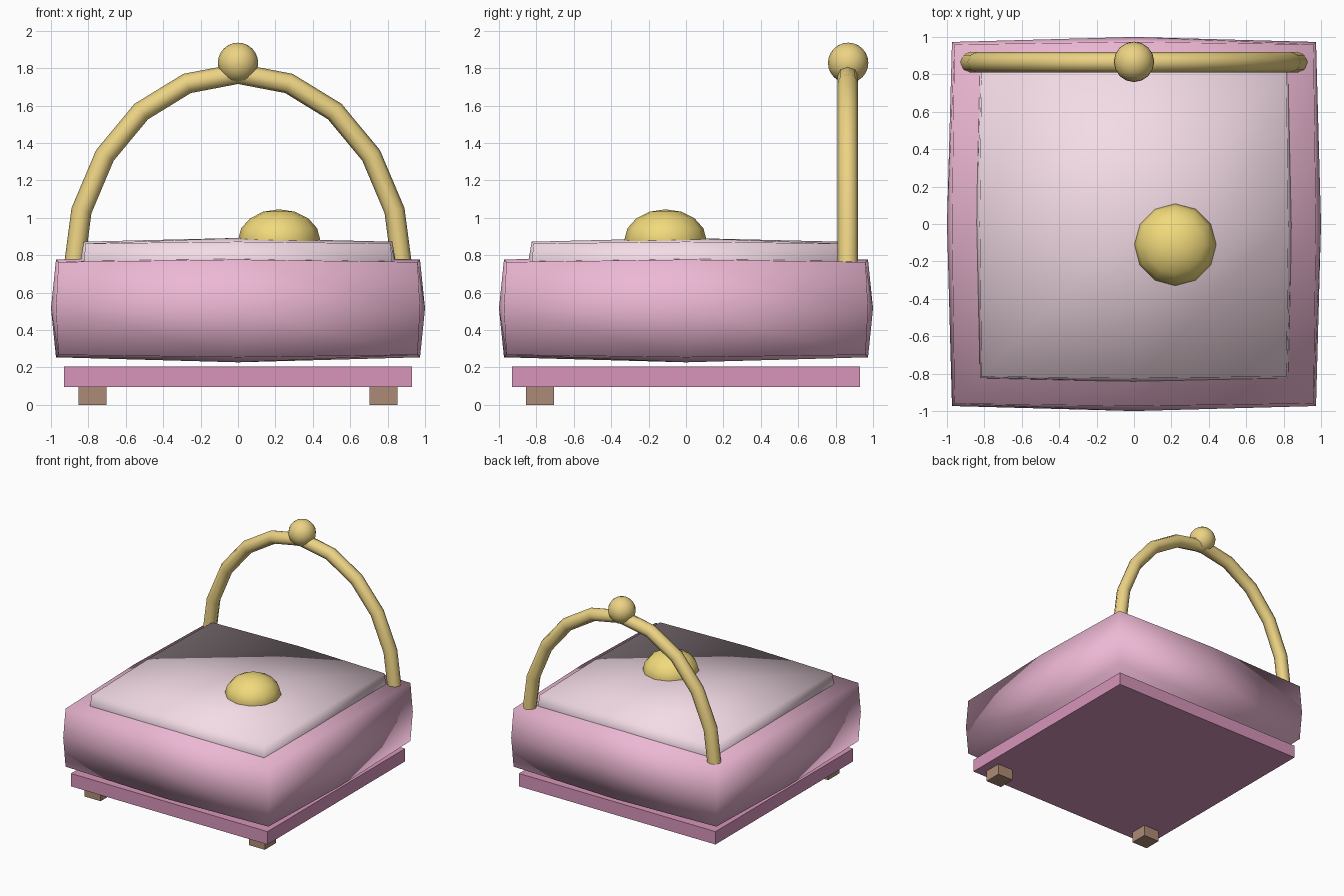
import bpy, bmesh
from math import sin, cos, radians

if "Cube" in bpy.data.objects:
    bpy.data.objects.remove(bpy.data.objects["Cube"])


def material(name, rgb):
    m = bpy.data.materials.new(name)
    m.diffuse_color = (*rgb, 1)
    m.use_nodes = True
    m.node_tree.nodes["Principled BSDF"].inputs["Base Color"].default_value = m.diffuse_color
    return m


PINK = material("pink", (0.85, 0.48, 0.66))
PALE = material("pale pink", (0.90, 0.71, 0.79))
DEEP = material("deep pink", (0.68, 0.30, 0.49))
GOLD = material("gold", (0.84, 0.65, 0.23))
YELLOW = material("yellow gold", (0.88, 0.70, 0.20))
WOOD = material("wood", (0.42, 0.26, 0.18))


def finish(name, bm, loc, mat, smooth):
    bmesh.ops.recalc_face_normals(bm, faces=bm.faces)
    for f in bm.faces:
        f.smooth = smooth
    me = bpy.data.meshes.new(name)
    bm.to_mesh(me)
    bm.free()
    ob = bpy.data.objects.new(name, me)
    ob.location = loc
    me.materials.append(mat)
    bpy.context.collection.objects.link(ob)
    return ob


def box(name, size, loc, mat):
    bm = bmesh.new()
    bmesh.ops.create_cube(bm, size=1)
    bmesh.ops.scale(bm, vec=size, verts=bm.verts)
    return finish(name, bm, loc, mat, False)


def puffed_box(name, half, bulge, loc, mat):
    """Box with each side split in four and its middle pushed outwards."""
    bm = bmesh.new()
    bmesh.ops.create_cube(bm, size=2)
    bmesh.ops.subdivide_edges(bm, edges=bm.edges[:], cuts=1, use_grid_fill=True)
    for v in bm.verts:
        n = sum(abs(c) > 0.5 for c in v.co)
        push = {1: 1.0, 2: 0.33, 3: 0.0}[n] * bulge
        for i in range(3):
            if abs(v.co[i]) > 0.5:
                v.co[i] *= half[i] + push
            else:
                v.co[i] = 0
    return finish(name, bm, loc, mat, True)


def ball(name, radii, segs, rings, loc, mat):
    bm = bmesh.new()
    bmesh.ops.create_uvsphere(bm, u_segments=segs, v_segments=rings, radius=1)
    bmesh.ops.scale(bm, vec=radii, verts=bm.verts)
    return finish(name, bm, loc, mat, True)


# Base board with two front feet
box("base_board", (1.86, 1.86, 0.11), (0, 0, 0.15), DEEP)
for side, x in (("left", -0.777), ("right", 0.777)):
    box(f"{side}_foot", (0.15, 0.15, 0.1), (x, -0.78, 0.05), WOOD)

# Puffy body and lid cushion
puffed_box("body_cushion", (0.96, 0.96, 0.248), 0.04, (0, 0, 0.515), PINK)
puffed_box("lid_cushion", (0.815, 0.815, 0.105), 0.03, (0, 0, 0.757), PALE)

# Domed button on the lid
ball("button", (0.22, 0.22, 0.165), 12, 8, (0.22, -0.11, 0.88), YELLOW)

# Arched handle and its knob
curve = bpy.data.curves.new("handle", "CURVE")
curve.dimensions = "3D"
curve.bevel_depth = 0.055
curve.bevel_resolution = 2
curve.use_fill_caps = True
spline = curve.splines.new("POLY")
spline.points.add(10)
for i, p in enumerate(spline.points):
    a = radians(-90 + 18 * i)
    p.co = (0.88 * sin(a), 0.865, 0.71 + 1.06 * cos(a), 1)
curve.materials.append(GOLD)
bpy.context.collection.objects.link(bpy.data.objects.new("handle", curve))
ball("handle_knob", (0.108, 0.108, 0.108), 16, 12, (0, 0.867, 1.828), GOLD)
